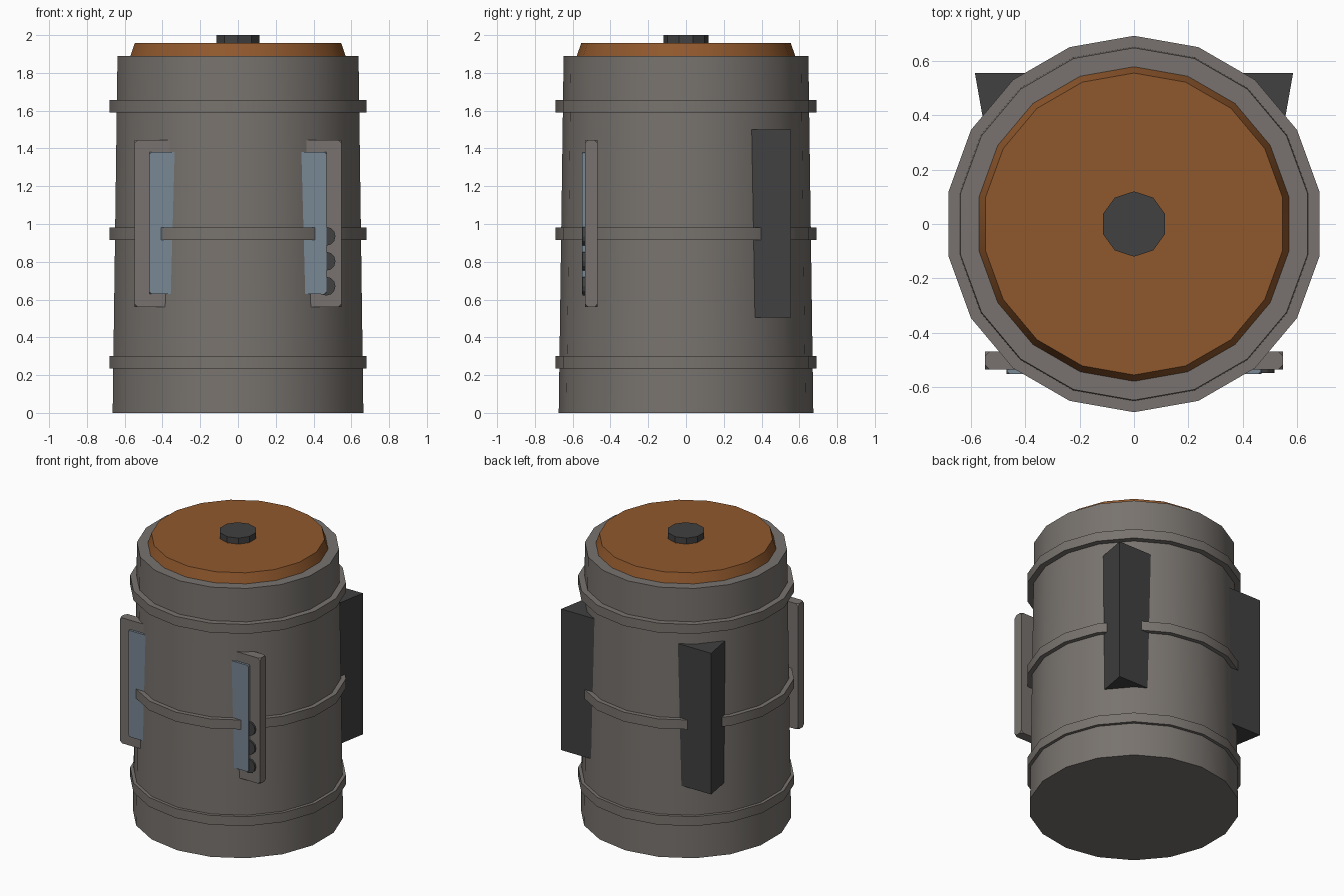
import bpy, bmesh, math

if "Cube" in bpy.data.objects:
    bpy.data.objects.remove(bpy.data.objects["Cube"])


def mat(name, rgb):
    m = bpy.data.materials.new(name)
    m.diffuse_color = (*rgb, 1)
    m.use_nodes = True
    m.node_tree.nodes["Principled BSDF"].inputs["Base Color"].default_value = m.diffuse_color
    return m


GREY = mat("warm_grey", (0.188, 0.171, 0.156))
ORANGE = mat("burnt_orange", (0.28, 0.098, 0.026))
DARK = mat("charcoal", (0.052, 0.052, 0.052))
BLUE = mat("slate_blue", (0.19, 0.245, 0.295))


def finish(name, bm, material, smooth=False):
    bmesh.ops.recalc_face_normals(bm, faces=bm.faces)
    me = bpy.data.meshes.new(name)
    bm.to_mesh(me)
    bm.free()
    ob = bpy.data.objects.new(name, me)
    bpy.context.collection.objects.link(ob)
    me.materials.append(material)
    if smooth:
        bpy.ops.object.select_all(action='DESELECT')
        ob.select_set(True)
        bpy.context.view_layer.objects.active = ob
        bpy.ops.object.shade_smooth_by_angle(angle=math.radians(30))
    return ob


def lathe(name, profile, sides, material, ring=False, smooth=True):
    """Turn a (radius, z) profile; a ring is closed, otherwise both ends are capped."""
    bm = bmesh.new()
    loops = [[bm.verts.new((r * math.cos(a), r * math.sin(a), z))
              for a in (math.pi / 2 + math.tau * i / sides for i in range(sides))]
             for r, z in profile]
    pairs = list(zip(loops, loops[1:]))
    if ring:
        pairs.append((loops[-1], loops[0]))
    else:
        bm.faces.new(loops[0])
        bm.faces.new(loops[-1])
    for lo, hi in pairs:
        for i in range(sides):
            j = (i + 1) % sides
            bm.faces.new((lo[i], lo[j], hi[j], hi[i]))
    return finish(name, bm, material, smooth)


def prism(name, outline, lo, hi, material, axis='Z'):
    """Extrude an outline along z (xy points) or along y (xz points)."""
    bm = bmesh.new()
    place = (lambda u, v, w: (u, v, w)) if axis == 'Z' else (lambda u, v, w: (u, w, v))
    a = [bm.verts.new(place(u, v, lo)) for u, v in outline]
    b = [bm.verts.new(place(u, v, hi)) for u, v in outline]
    bm.faces.new(a)
    bm.faces.new(b)
    n = len(a)
    for i in range(n):
        j = (i + 1) % n
        bm.faces.new((a[i], a[j], b[j], b[i]))
    return finish(name, bm, material)


def clip_corners(ob, width):
    mod = ob.modifiers.new("clipped_corners", 'BEVEL')
    mod.affect = 'VERTICES'
    mod.width = width
    mod.segments = 1


# Tapered drum, hoops, lid and cap
lathe("drum_body", [(0.674, 0), (0.648, 1.89)], 18, GREY)
for label, z in (("lower", 0.235), ("middle", 0.915), ("upper", 1.59)):
    lathe(label + "_hoop", [(0.64, z), (0.692, z), (0.692, z + 0.066), (0.64, z + 0.066)],
          18, GREY, ring=True)
lathe("lid", [(0.58, 1.885), (0.555, 1.957)], 18, ORANGE)
lathe("lid_cap", [(0.12, 1.95), (0.12, 2.0)], 10, DARK, smooth=False)

for side, s in (("left", -1), ("right", 1)):
    # Front side panels with an inset plate
    panel = prism(side + "_panel", [(s * 0.32, -0.535), (s * 0.547, -0.535),
                                    (s * 0.547, -0.468), (s * 0.32, -0.468)],
                  0.56, 1.445, GREY)
    clip_corners(panel, 0.017)
    plate = prism(side + "_plate", [(s * 0.32, -0.551), (s * 0.468, -0.551),
                                    (s * 0.468, -0.53), (s * 0.32, -0.53)],
                  0.63, 1.38, BLUE)
    clip_corners(plate, 0.012)
    # Rear corner fins
    prism(side + "_rear_fin", [(s * 0.32, 0.555), (s * 0.585, 0.555),
                               (s * 0.547, 0.34), (s * 0.42, 0.40)],
          0.505, 1.5, DARK)

# Round buttons beside the right plate
for i in range(3):
    zc = 0.935 - 0.132 * i
    circle = [(0.466 + 0.05 * math.cos(math.tau * k / 12),
               zc + 0.05 * math.sin(math.tau * k / 12)) for k in range(12)]
    prism("button_%d" % (i + 1), circle, -0.548, -0.53, DARK, axis='Y')
